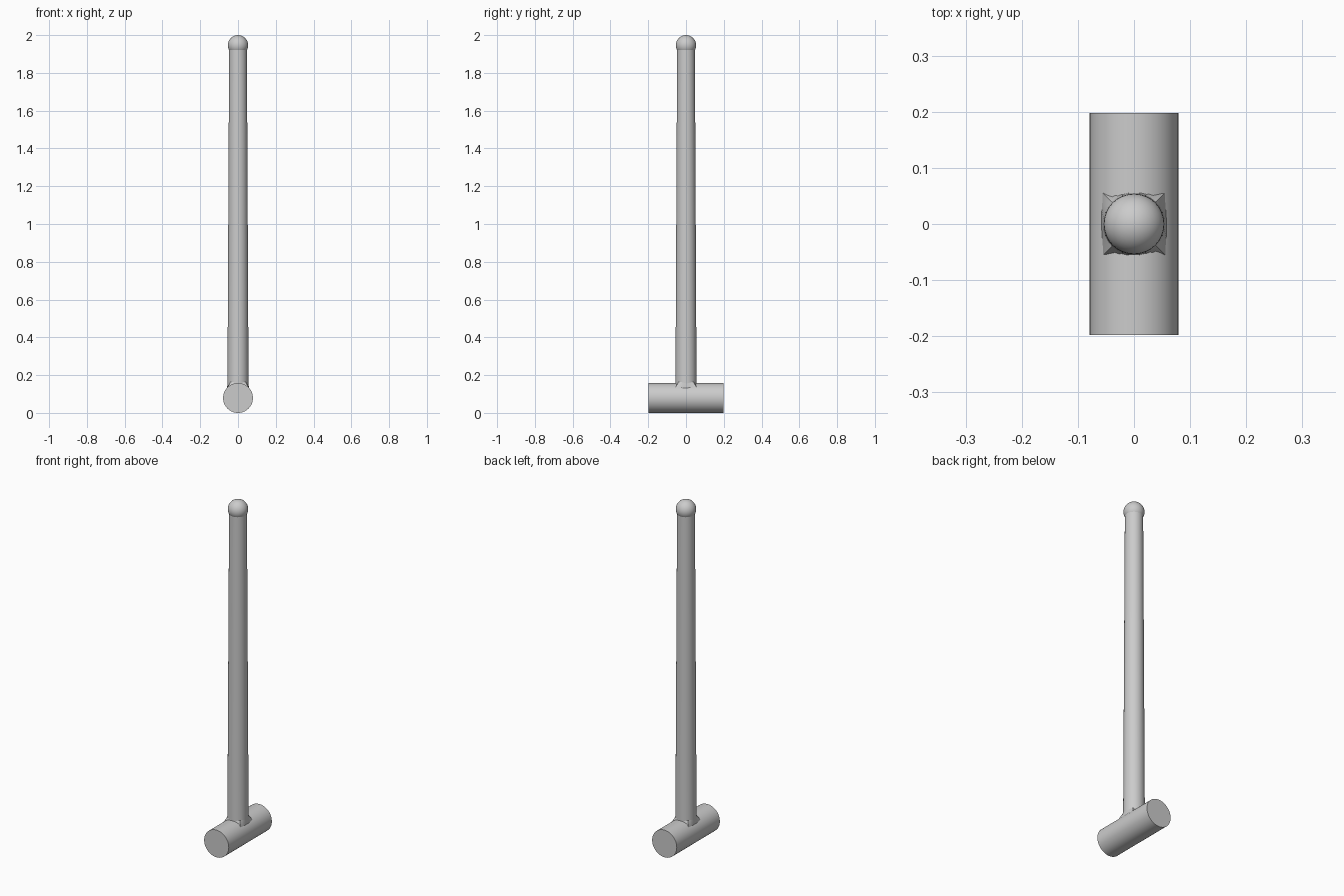
import bpy, bmesh, math

cube = bpy.data.objects.get("Cube")
if cube:
    bpy.data.objects.remove(cube)

grey = bpy.data.materials.new("plain grey")
grey.use_nodes = True
colour = (0.6, 0.6, 0.6, 1)
grey.diffuse_color = colour
grey.node_tree.nodes["Principled BSDF"].inputs["Base Color"].default_value = colour


def finish(obj, name):
    obj.name = obj.data.name = name
    obj.data.materials.append(grey)
    bpy.ops.object.select_all(action="DESELECT")
    obj.select_set(True)
    bpy.context.view_layer.objects.active = obj
    bpy.ops.object.shade_smooth_by_angle(angle=math.radians(35))


def loft(name, rings):
    """Join horizontal rings of (z, radius, squareness) into a closed tube."""
    sides = 32
    bm = bmesh.new()
    loops = []
    for z, radius, square in rings:
        loop = []
        for i in range(sides):
            a = math.tau * i / sides
            c, s = math.cos(a), math.sin(a)
            r = radius * (1 - square + square / max(abs(c), abs(s)))
            loop.append(bm.verts.new((r * c, r * s, z)))
        loops.append(loop)
    for low, high in zip(loops, loops[1:]):
        for i in range(sides):
            j = (i + 1) % sides
            bm.faces.new((low[i], low[j], high[j], high[i]))
    bm.faces.new(loops[0][::-1])
    bm.faces.new(loops[-1])
    mesh = bpy.data.meshes.new(name)
    bm.to_mesh(mesh)
    bm.free()
    obj = bpy.data.objects.new(name, mesh)
    bpy.context.collection.objects.link(obj)
    finish(obj, name)


# Round head lying front to back
bpy.ops.mesh.primitive_cylinder_add(vertices=64, radius=0.079, depth=0.395,
                                    location=(0, 0, 0.079),
                                    rotation=(math.pi / 2, 0, 0))
finish(bpy.context.object, "head")

# Tapered handle, and the square socket that blends into it
loft("handle", [(0.1, 0.056, 0), (1.94, 0.047, 0)])
loft("socket", [(0.1, 0.058, 1), (0.13, 0.058, 1), (0.165, 0.055, 0)])

# Ball on the end of the handle
bpy.ops.mesh.primitive_uv_sphere_add(segments=32, ring_count=16, radius=0.054,
                                     location=(0, 0, 1.946))
finish(bpy.context.object, "end_ball")
